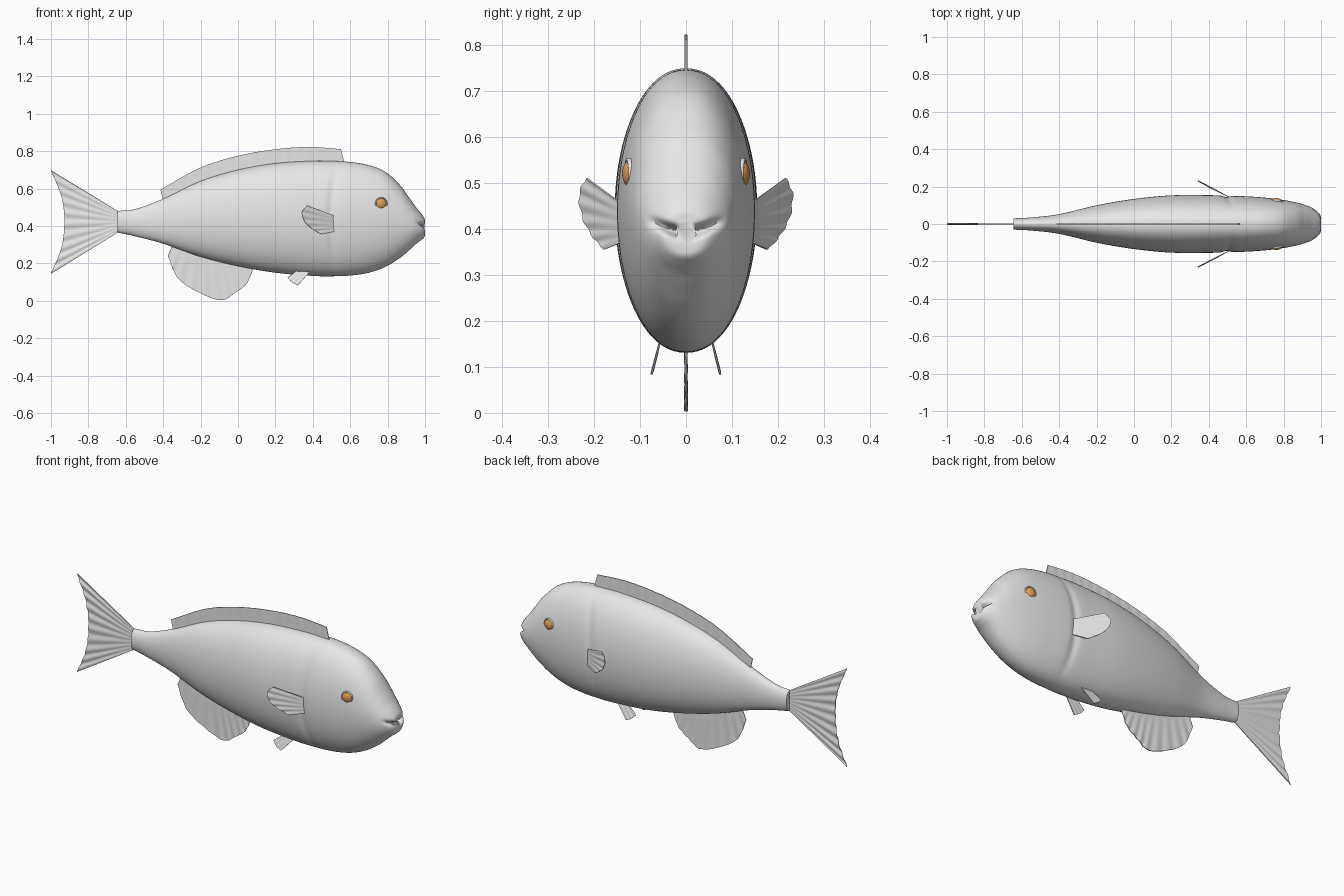
import bpy, bmesh, math
from mathutils import Vector, Matrix

cube = bpy.data.objects.get("Cube")
if cube:
    bpy.data.objects.remove(cube, do_unlink=True)


def material(name, rgb):
    m = bpy.data.materials.new(name)
    m.use_nodes = True
    m.diffuse_color = (*rgb, 1)
    for node in m.node_tree.nodes:
        if node.type == 'BSDF_PRINCIPLED':
            node.inputs["Base Color"].default_value = (*rgb, 1)
    return m


GREY = material("fish grey", (0.8, 0.8, 0.8))
AMBER = material("amber iris", (0.8, 0.35, 0.08))
TAN = material("tan pupil", (0.6, 0.36, 0.16))


def spline(points, t):
    """Smooth curve through points, t from 0 to 1."""
    n = len(points) - 1
    i = min(int(t * n), n - 1)
    u = t * n - i
    p = [Vector(q) for q in points]
    b, c = p[i], p[i + 1]
    a = p[i - 1] if i > 0 else b * 2 - c
    d = p[i + 2] if i + 2 <= n else c * 2 - b
    return (b * 2 + (c - a) * u + (a * 2 - b * 5 + c * 4 - d) * u ** 2
            + (b * 3 - a - c * 3 + d) * u ** 3) * 0.5


def finish(name, bm, mats, thickness=0.0, angle=40):
    bmesh.ops.recalc_face_normals(bm, faces=bm.faces)
    mesh = bpy.data.meshes.new(name)
    bm.to_mesh(mesh)
    bm.free()
    obj = bpy.data.objects.new(name, mesh)
    bpy.context.collection.objects.link(obj)
    for m in mats:
        mesh.materials.append(m)
    bpy.ops.object.select_all(action='DESELECT')
    obj.select_set(True)
    bpy.context.view_layer.objects.active = obj
    if thickness:
        mod = obj.modifiers.new("thickness", 'SOLIDIFY')
        mod.thickness = thickness
        mod.offset = 0
        bpy.ops.object.modifier_apply(modifier=mod.name)
    bpy.ops.object.shade_smooth_by_angle(angle=math.radians(angle))
    return obj


def skin(bm, rows, closed):
    """Quads between successive rows of vertices."""
    for r, s in zip(rows, rows[1:]):
        n = len(r)
        for j in range(n if closed else n - 1):
            k = (j + 1) % n
            bm.faces.new((r[j], r[k], s[k], s[j]))


# Body: elliptical sections given as x, belly height, back height, half width
SECTIONS = [
    (-0.645, 0.365, 0.48, 0.03), (-0.55, 0.345, 0.49, 0.035),
    (-0.4, 0.305, 0.545, 0.053), (-0.2, 0.235, 0.64, 0.1),
    (0.0, 0.185, 0.70, 0.134), (0.2, 0.15, 0.735, 0.153),
    (0.4, 0.133, 0.748, 0.154), (0.5, 0.131, 0.747, 0.151),
    (0.6, 0.135, 0.742, 0.148), (0.7, 0.15, 0.725, 0.141),
    (0.79, 0.182, 0.688, 0.13), (0.865, 0.228, 0.62, 0.116),
    (0.915, 0.27, 0.552, 0.102), (0.95, 0.302, 0.503, 0.088),
    (0.98, 0.325, 0.466, 0.068), (0.997, 0.342, 0.44, 0.047),
    (1.0, 0.365, 0.418, 0.022)]


def body_point(section, angle):
    x, low, high, width = section
    c, s = math.cos(angle), math.sin(angle)
    y = width * math.copysign(abs(c) ** 0.93, c)
    z = (low + high) / 2 + (high - low) / 2 * s
    # Gill crease on each flank
    gill = 0.495 + 0.45 * (z - 0.43) ** 2
    y *= 1 - 0.055 * math.exp(-((x - gill) / 0.02) ** 2) * max(0, 1 - s ** 4)
    # Mouth crease slanting up from the middle
    if x > 0.9:
        crease = z - 0.385 - 0.4 * abs(y)
        fade = max(0, 1 - (y / 0.09) ** 2) * min(1, (x - 0.9) / 0.08)
        x -= 0.035 * fade * math.exp(-(crease / 0.011) ** 2)
    return Vector((min(x, 1.0), y, z))


bm = bmesh.new()
SIDES, STEPS = 80, 144
rows = []
for i in range(STEPS + 1):
    sec = spline(SECTIONS, i / STEPS)
    rows.append([bm.verts.new(body_point(sec, math.tau * j / SIDES))
                 for j in range(SIDES)])
skin(bm, rows, True)
bm.faces.new(rows[0])
bm.faces.new(rows[-1])
finish("body", bm, [GREY], angle=60)


# Fins: a rippled sheet between a root line and an outer edge
def fin(name, root, edge, rays=10, ripple=0.002, cols=80, bands=6):
    bm = bmesh.new()
    rows = []
    for b in range(bands + 1):
        v = b / bands
        row = []
        for j in range(cols + 1):
            t = j / cols
            p = spline(root, t).lerp(spline(edge, t), v)
            p.y += ripple * v * math.sin(math.tau * rays * t)
            row.append(bm.verts.new(p))
        rows.append(row)
    skin(bm, rows, False)
    finish(name, bm, [GREY], thickness=0.004)


def flat(points):
    return [(x, 0, z) for x, z in points]


fin("tail_fin", flat([(-0.635, 0.475), (-0.635, 0.37)]),
    flat([(-1, 0.697), (-0.945, 0.56), (-0.928, 0.425), (-0.945, 0.28), (-1, 0.145)]),
    rays=9, ripple=0.003)
fin("dorsal_fin",
    flat([(-0.4, 0.53), (-0.21, 0.62), (0.0, 0.69), (0.2, 0.725), (0.38, 0.735), (0.57, 0.735)]),
    flat([(-0.415, 0.595), (-0.2, 0.712), (0.0, 0.775), (0.2, 0.81), (0.38, 0.822), (0.55, 0.811)]),
    rays=16, ripple=0.001)
fin("anal_fin",
    flat([(-0.35, 0.3), (-0.2, 0.25), (-0.06, 0.21), (0.08, 0.175)]),
    flat([(-0.375, 0.24), (-0.32, 0.12), (-0.21, 0.045), (-0.09, 0.003),
          (-0.02, 0.04), (0.045, 0.09), (0.08, 0.165)]), rays=10)

for side, label in ((-1, "front"), (1, "back")):
    # Pectoral fin flares outward toward the tail
    def flared(points):
        return [(x, side * (0.143 + 0.52 * (0.51 - x)), z) for x, z in points]

    fin("pectoral_fin_" + label, flared([(0.515, 0.455), (0.515, 0.37)]),
        flared([(0.37, 0.51), (0.342, 0.475), (0.355, 0.425), (0.395, 0.385), (0.445, 0.355)]),
        rays=5, cols=40)

    # Pelvic fin under the belly
    def hung(points):
        return [(x, side * (0.058 + 0.25 * (0.15 - z)), z) for x, z in points]

    fin("pelvic_fin_" + label, hung([(0.32, 0.165), (0.385, 0.155)]),
        hung([(0.265, 0.123), (0.29, 0.098), (0.32, 0.083)]), rays=3, ripple=0.001, cols=24)

    # Eye: flattened ball with a pupil on its outer pole, set in a lid ring
    place = (Matrix.Translation((0.765, side * 0.121, 0.52))
             @ Matrix.Rotation(-side * math.radians(9), 4, 'Z')
             @ Matrix.Rotation(-side * math.radians(90), 4, 'X'))
    bm = bmesh.new()
    bmesh.ops.create_uvsphere(bm, u_segments=32, v_segments=20, radius=0.029)
    for f in bm.faces:
        if f.calc_center_median().xy.length < 0.011:
            f.material_index = 1
    bmesh.ops.transform(bm, matrix=place @ Matrix.Diagonal((1, 1, 0.6, 1)), verts=bm.verts)
    finish("eye_" + label, bm, [AMBER, TAN])

    bm = bmesh.new()
    ring = []
    for i in range(33):
        a = math.tau * i / 32
        ring.append([bm.verts.new(place @ Vector((
            (0.03 + 0.004 * math.cos(b)) * math.cos(a),
            (0.03 + 0.004 * math.cos(b)) * math.sin(a),
            0.003 + 0.006 * math.sin(b)))) for b in (math.tau * k / 10 for k in range(10))])
    skin(bm, ring, True)
    bmesh.ops.remove_doubles(bm, verts=bm.verts, dist=0.0001)
    finish("eyelid_" + label, bm, [GREY], angle=60)
